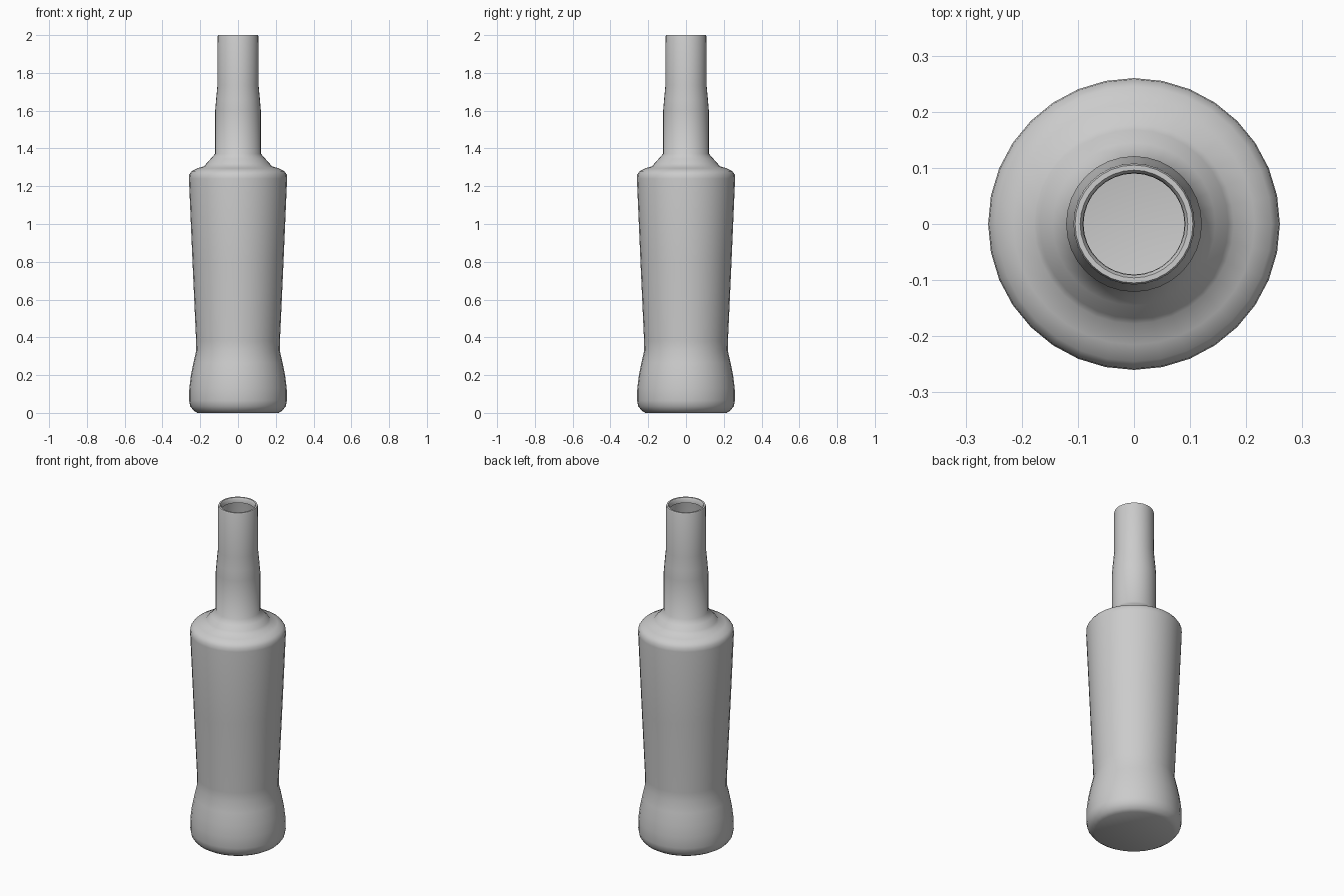
import bpy, bmesh
from math import pi, radians

if "Cube" in bpy.data.objects:
    bpy.data.objects.remove(bpy.data.objects["Cube"])

# Bottle outline (radius, height) from base centre up to the inner lip
profile = [
    (0, 0), (0.215, 0), (0.235, 0.012), (0.253, 0.035), (0.259, 0.065),
    (0.258, 0.13), (0.25, 0.195), (0.236, 0.265), (0.221, 0.33), (0.222, 0.38),
    (0.241, 0.8), (0.26, 1.24), (0.258, 1.262), (0.245, 1.28), (0.215, 1.295),
    (0.178, 1.306), (0.168, 1.32), (0.145, 1.345), (0.121, 1.372),
    (0.121, 1.6), (0.116, 1.66), (0.109, 1.735), (0.108, 1.992),
    (0.105, 2.0), (0.096, 2.0), (0.091, 1.992), (0.09, 1.97),
]

# Lathe the outline with 32 sides
bm = bmesh.new()
verts = [bm.verts.new((r, 0, z)) for r, z in profile]
edges = [bm.edges.new(pair) for pair in zip(verts, verts[1:])]
bmesh.ops.spin(bm, geom=verts + edges, cent=(0, 0, 0), axis=(0, 0, 1),
               angle=2 * pi, steps=32, use_duplicate=False)
bmesh.ops.remove_doubles(bm, verts=bm.verts, dist=0.0005)
bmesh.ops.recalc_face_normals(bm, faces=bm.faces)
# Make sure the base faces downward
base = min(bm.faces, key=lambda f: f.calc_center_median().z)
if base.normal.z > 0:
    bmesh.ops.reverse_faces(bm, faces=bm.faces)

mesh = bpy.data.meshes.new("bottle")
bm.to_mesh(mesh)
bm.free()
bottle = bpy.data.objects.new("bottle", mesh)
bpy.context.collection.objects.link(bottle)
bpy.context.view_layer.objects.active = bottle
bottle.select_set(True)
bpy.ops.object.shade_smooth_by_angle(angle=radians(50))
